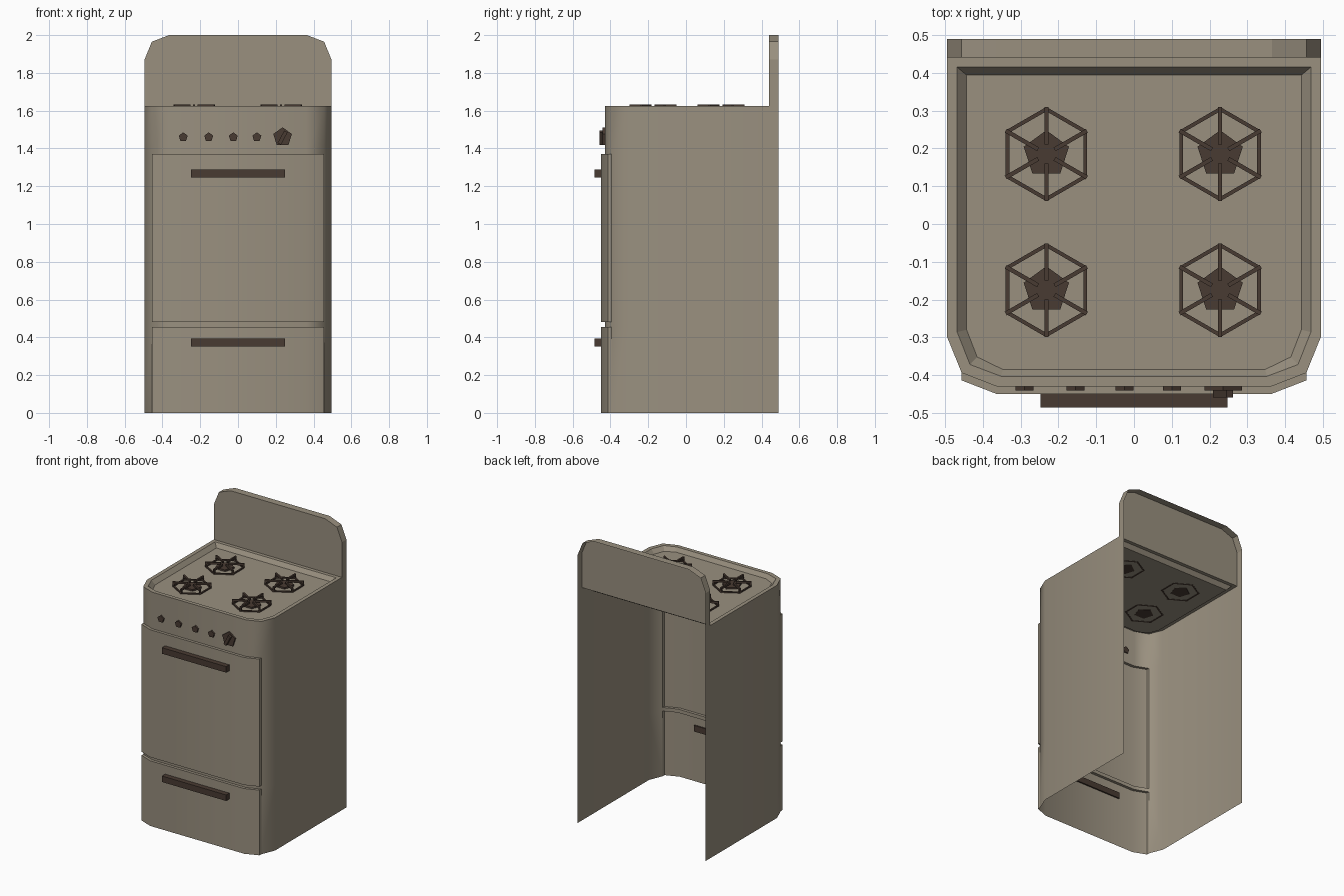
import bpy, bmesh, math
from mathutils import Matrix, Vector

if "Cube" in bpy.data.objects:
    bpy.data.objects.remove(bpy.data.objects["Cube"])


def material(name, rgb):
    m = bpy.data.materials.new(name)
    m.diffuse_color = (*rgb, 1)
    m.use_nodes = True
    m.node_tree.nodes["Principled BSDF"].inputs["Base Color"].default_value = m.diffuse_color
    return m


ENAMEL = material("beige_enamel", (0.32, 0.278, 0.212))
IRON = material("dark_brown_iron", (0.066, 0.043, 0.032))


def finish(bm, name, mat, smooth=False):
    bmesh.ops.remove_doubles(bm, verts=bm.verts, dist=0.0001)
    me = bpy.data.meshes.new(name)
    bm.to_mesh(me)
    bm.free()
    me.materials.append(mat)
    if smooth:
        for p in me.polygons:
            p.use_smooth = True
        me.set_sharp_from_angle(angle=math.radians(50))
    ob = bpy.data.objects.new(name, me)
    bpy.context.collection.objects.link(ob)
    return ob


def face(bm, pts):
    bm.faces.new([bm.verts.new(p) for p in pts])


def wall(bm, path, z0, z1):
    for (ax, ay), (bx, by) in zip(path, path[1:]):
        face(bm, [(ax, ay, z0), (bx, by, z0), (bx, by, z1), (ax, ay, z1)])


def ring(bm, outer, inner, zo, zi):
    n = len(outer)
    for i in range(n):
        j = (i + 1) % n
        face(bm, [(*outer[i], zo), (*outer[j], zo), (*inner[j], zi), (*inner[i], zi)])


def box(bm, size, mat):
    bmesh.ops.create_cube(bm, size=1, matrix=mat @ Matrix.Diagonal((*size, 1)))


def bar(bm, a, b, w, h):
    a, b = Vector(a), Vector(b)
    d = b - a
    box(bm, (d.length, w, h), Matrix.Translation((a + b) / 2)
        @ Matrix.Rotation(math.atan2(d.y, d.x), 4, 'Z'))


def mirrored(half):
    """Left half of an outline, back to front, plus its mirror image."""
    return half + [(-x, y) for x, y in reversed(half)]


TOP, PAN, BACK = 1.625, 1.597, 0.44
outline = mirrored([(-0.495, BACK), (-0.495, -0.298), (-0.456, -0.394), (-0.363, -0.43)])
front = outline[2:6]
bulge = [(x, y - 0.02) for x, y in front]

# body: side walls open at the back and below, apron above door, strip between doors
bm = bmesh.new()
for z0, z1 in ((0, 0.455), (0.455, 0.48), (0.48, 1.37), (1.37, TOP)):
    wall(bm, [(-0.495, 0.49)] + outline[:3], z0, z1)
    wall(bm, outline[5:] + [(0.495, 0.49)], z0, z1)
wall(bm, front, 0.455, 0.48)
wall(bm, front, 1.37, TOP)
finish(bm, "body_shell", ENAMEL, True)

# bulging oven door and drawer
for name, z0, z1 in (("oven_door", 0.48, 1.37), ("drawer_front", 0, 0.455)):
    bm = bmesh.new()
    wall(bm, [front[0]] + bulge + [front[-1]], z0, z1)
    for i in range(3):
        p, q, s, t = front[i], front[i + 1], bulge[i], bulge[i + 1]
        face(bm, [(*s, z1), (*t, z1), (*q, z1), (*p, z1)])
        if z0 > 0:
            face(bm, [(*p, z0), (*q, z0), (*t, z0), (*s, z0)])
    finish(bm, name, ENAMEL, True)

# cooktop with sunken pan
rim = mirrored([(-0.468, 0.415), (-0.468, -0.286), (-0.434, -0.372), (-0.352, -0.403)])
floor = mirrored([(-0.443, 0.394), (-0.443, -0.28), (-0.415, -0.352), (-0.347, -0.385)])
bm = bmesh.new()
ring(bm, outline, rim, TOP, TOP)
ring(bm, rim, floor, TOP, PAN)
face(bm, [(*p, PAN) for p in floor])
finish(bm, "cooktop", ENAMEL)

# backsplash, open at the back
splash = mirrored([(-0.495, TOP), (-0.495, 1.87), (-0.456, 1.965), (-0.365, 2.0)])
bm = bmesh.new()
face(bm, [(x, BACK, z) for x, z in reversed(splash)])
for (ax, az), (bx, bz) in zip(splash, splash[1:]):
    face(bm, [(ax, BACK, az), (bx, BACK, bz), (bx, 0.49, bz), (ax, 0.49, az)])
finish(bm, "backsplash", ENAMEL)

# handles
for name, z in (("door_handle", 1.268), ("drawer_handle", 0.372)):
    bm = bmesh.new()
    box(bm, (0.496, 0.045, 0.042), Matrix.Translation((0, -0.4625, z)))
    finish(bm, name, IRON)


def pentagon(bm, r, depth, mat):
    bmesh.ops.create_cone(bm, cap_ends=True, segments=5, radius1=r, radius2=r,
                          depth=depth, matrix=mat)


# knobs: four small, one large with a grip bar
for i, (x, r) in enumerate(((-0.29, 0.025), (-0.155, 0.025), (-0.025, 0.025),
                            (0.1, 0.025), (0.236, 0.052))):
    bm = bmesh.new()
    pentagon(bm, r, 0.018, Matrix.Translation((x, -0.432, 1.46))
             @ Matrix.Rotation(math.pi / 2, 4, 'X'))
    if r > 0.03:
        box(bm, (0.02, 0.022, 0.075), Matrix.Translation((x, -0.448, 1.457))
            @ Matrix.Rotation(math.radians(28), 4, 'Y'))
    finish(bm, "knob_%d" % (i + 1), IRON)

# burners with hexagonal grates
for x in (-0.232, 0.228):
    for y in (0.185, -0.175):
        bm = bmesh.new()
        pentagon(bm, 0.063, 0.014, Matrix.Translation((x, y, PAN + 0.005)))
        finish(bm, "burner", IRON)
        bm = bmesh.new()
        for k in range(6):
            a, b = (math.radians(90 + 60 * (k + n)) for n in (0, 1))
            ca, sa, cb, sb = math.cos(a), math.sin(a), math.cos(b), math.sin(b)
            r = 0.119
            bar(bm, (x + r * ca, y + r * sa, PAN + 0.003),
                (x + r * cb, y + r * sb, PAN + 0.003), 0.01, 0.01)
            bar(bm, (x + 0.025 * ca, y + 0.025 * sa, 1.625),
                (x + 0.124 * ca, y + 0.124 * sa, 1.625), 0.011, 0.013)
            bar(bm, (x + 0.112 * ca, y + 0.112 * sa, 1.612),
                (x + 0.124 * ca, y + 0.124 * sa, 1.612), 0.011, 0.034)
        finish(bm, "grate", IRON)
